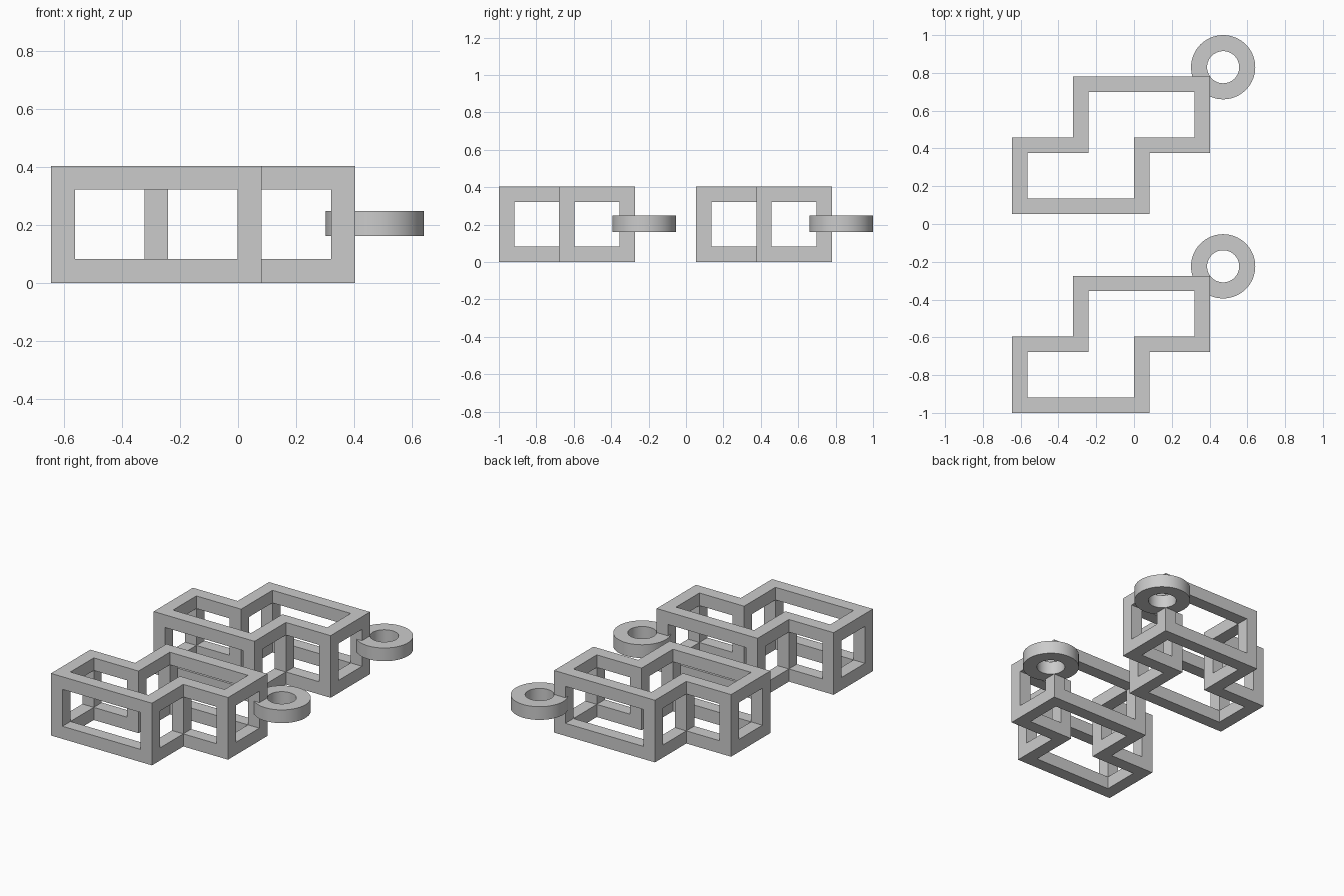
import bpy, bmesh, math

if "Cube" in bpy.data.objects:
    bpy.data.objects.remove(bpy.data.objects["Cube"])

K, H = 0.322, 0.041          # lattice spacing and half bar thickness
PATH = [(0, 0), (2, 0), (2, 1), (3, 1), (3, 2), (1, 2), (1, 1), (0, 1)]


def finish(bm, name, loc):
    bmesh.ops.recalc_face_normals(bm, faces=bm.faces)
    me = bpy.data.meshes.new(name)
    bm.to_mesh(me)
    bm.free()
    ob = bpy.data.objects.new(name, me)
    ob.location = loc
    bpy.context.collection.objects.link(ob)
    return ob


def make_frame(name, loc):
    # even cell index = bar node, odd index = gap between nodes
    cells = set()
    for i, (x0, y0) in enumerate(PATH):
        x1, y1 = PATH[(i + 1) % len(PATH)]
        for x in range(2 * min(x0, x1), 2 * max(x0, x1) + 1):
            for y in range(2 * min(y0, y1), 2 * max(y0, y1) + 1):
                cells |= {(x, y, 0), (x, y, 2)}      # bottom and top rails
        cells.add((2 * x0, 2 * y0, 1))               # corner post

    def pos(e):
        return (e // 2) * K + (H if e % 2 else -H)

    bm = bmesh.new()
    verts = {}

    def vert(p):
        if p not in verts:
            verts[p] = bm.verts.new([pos(e) for e in p])
        return verts[p]

    # skin only the exposed cell sides, so the bars join as one solid
    for c in cells:
        for a in range(3):
            for s in (0, 1):
                n = list(c)
                n[a] += 2 * s - 1
                if tuple(n) in cells:
                    continue
                quad = []
                for u, v in ((0, 0), (1, 0), (1, 1), (0, 1)):
                    p = list(c)
                    p[a] += s
                    p[(a + 1) % 3] += u
                    p[(a + 2) % 3] += v
                    quad.append(vert(tuple(p)))
                bm.faces.new(quad if s else quad[::-1])
    bmesh.ops.dissolve_limit(bm, angle_limit=0.01, verts=bm.verts, edges=bm.edges)
    return finish(bm, name, loc)


def make_ring(name, loc, r_out=0.17, r_in=0.085, half=0.043, n=64):
    bm = bmesh.new()
    loops = []
    for r, z in ((r_out, -half), (r_out, half), (r_in, half), (r_in, -half)):
        loops.append([bm.verts.new((r * math.cos(math.tau * i / n),
                                    r * math.sin(math.tau * i / n), z)) for i in range(n)])
    for a in range(4):
        p, q = loops[a], loops[(a + 1) % 4]
        for i in range(n):
            j = (i + 1) % n
            bm.faces.new((p[i], p[j], q[j], q[i]))
    ob = finish(bm, name, loc)
    bpy.ops.object.select_all(action='DESELECT')
    ob.select_set(True)
    bpy.context.view_layer.objects.active = ob
    bpy.ops.object.shade_smooth_by_angle(angle=math.radians(30))
    return ob


# two identical hanging frames, front and back
for label, y in (("front", -1.0), ("back", 0.054)):
    make_frame(label + "_zigzag_frame", (-0.645 + H, y + H, H))
    make_ring(label + "_hanging_ring", (0.472, y + 0.776, 0.205))
